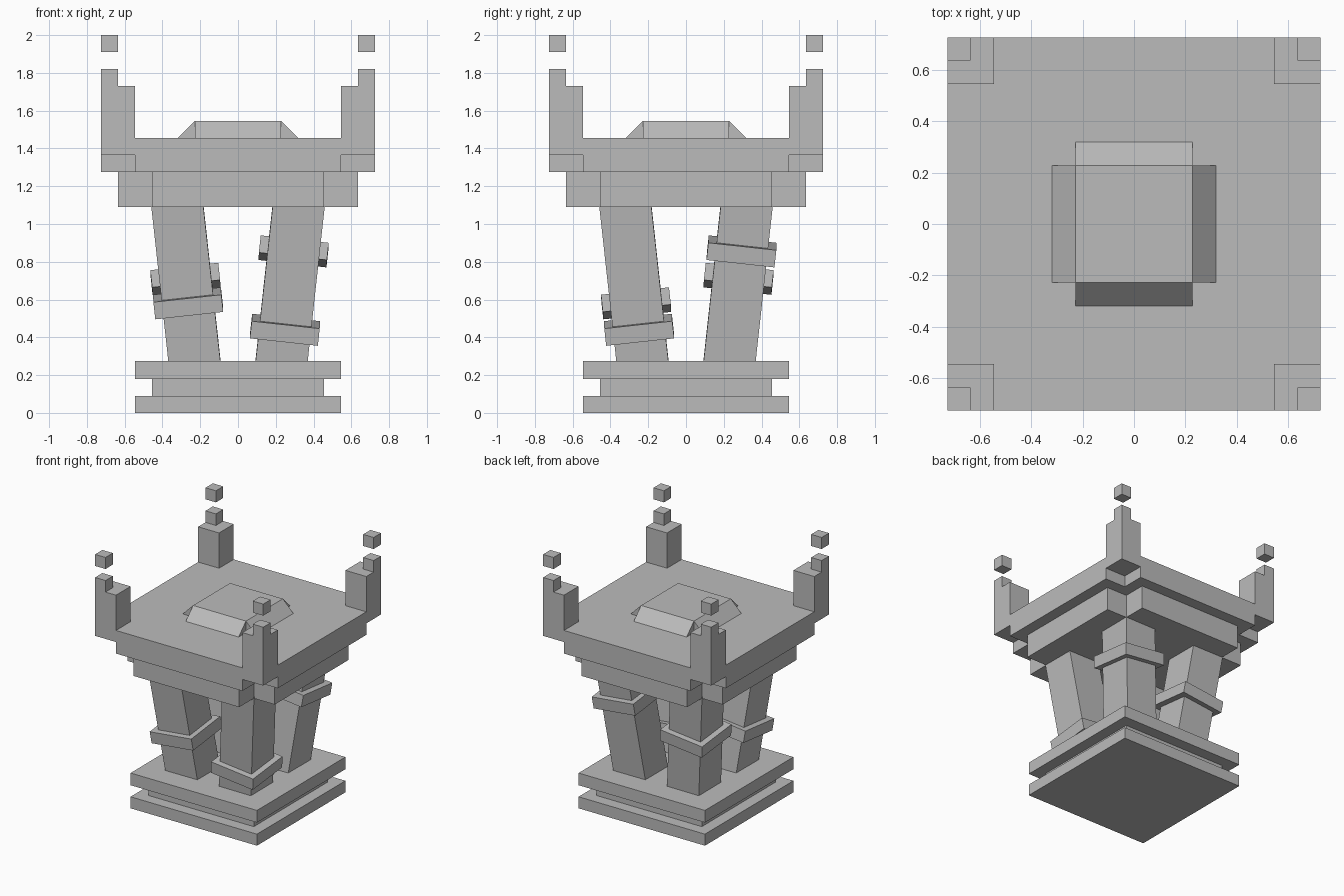
import bpy, bmesh
from math import atan
from mathutils import Matrix, Vector

if "Cube" in bpy.data.objects:
    bpy.data.objects.remove(bpy.data.objects["Cube"], do_unlink=True)

GREY = (0.5, 0.5, 0.5, 1)
stone = bpy.data.materials.new("grey_stone")
stone.use_nodes = True
stone.diffuse_color = GREY
stone.node_tree.nodes["Principled BSDF"].inputs["Base Color"].default_value = GREY


def prism(name, outline, z0, z1, matrix=Matrix()):
    """Extrude a flat outline from z0 to z1."""
    bm = bmesh.new()
    base = bm.faces.new([bm.verts.new((x, y, z0)) for x, y in outline])
    top = bmesh.ops.extrude_face_region(bm, geom=[base])["geom"]
    bmesh.ops.translate(bm, vec=(0, 0, z1 - z0),
                        verts=[v for v in top if isinstance(v, bmesh.types.BMVert)])
    bmesh.ops.recalc_face_normals(bm, faces=bm.faces)
    mesh = bpy.data.meshes.new(name)
    bm.to_mesh(mesh)
    bm.free()
    mesh.materials.append(stone)
    obj = bpy.data.objects.new(name, mesh)
    obj.matrix_world = matrix
    bpy.context.collection.objects.link(obj)
    return obj


def square(h, cx=0, cy=0):
    return [(cx - h, cy - h), (cx + h, cy - h), (cx + h, cy + h), (cx - h, cy + h)]


def plus(a, b):
    """Square of half size a with its corners notched back to b."""
    quarter = [(a, -b), (a, b), (b, b)]
    pts = []
    for _ in range(4):
        pts += quarter
        quarter = [(-y, x) for x, y in quarter]
    return pts


# Stepped plinth
prism("plinth_bottom", square(0.545), 0, 0.09)
prism("plinth_neck", square(0.455), 0.09, 0.18)
prism("plinth_top", square(0.545), 0.18, 0.275)

# Leaning pillars, each with a band at its own height
LEAN = 0.11
band_heights = {(-1, -1): 0.58, (1, -1): 0.44, (-1, 1): 0.71, (1, 1): 0.855}
for (sx, sy), height in band_heights.items():
    label = ("front" if sy < 0 else "back") + ("_left" if sx > 0 else "_right")
    axis = Vector((sx * LEAN, sy * LEAN, 1)).normalized()
    turn = Vector((0, 0, 1)).rotation_difference(axis).to_matrix().to_4x4()

    def frame(z):
        c = 0.23 + LEAN * (z - 0.27)
        return Matrix.Translation((sx * c, sy * c, z)) @ turn

    prism("pillar_" + label, square(0.137), -0.45, 0.46, frame(0.68))
    prism("band_" + label, square(0.181), -0.046, 0.046, frame(height))

# Platform with notched corners underneath
prism("platform_support", plus(0.635, 0.455), 1.09, 1.275)
prism("platform_lower", plus(0.725, 0.545), 1.275, 1.365)
prism("platform_upper", square(0.725), 1.365, 1.455)

# Corner posts with floating cubes
for sx, sy in band_heights:
    label = ("front" if sy < 0 else "back") + ("_left" if sx > 0 else "_right")
    prism("post_" + label, square(0.09, sx * 0.635, sy * 0.635), 1.455, 1.73)
    tip = square(0.045, sx * 0.68, sy * 0.68)
    prism("post_tip_" + label, tip, 1.73, 1.82)
    prism("floating_cube_" + label, tip, 1.91, 2.0)

# Raised centre with a sloping wedge on each side
prism("centre_block", square(0.228), 1.455, 1.545)
slope = [(0.228, 0), (0.318, 0), (0.228, 0.09)]
upright = Matrix.Rotation(atan(1) * 2, 4, "X")
for i in range(4):
    spin = Matrix.Rotation(atan(1) * 2 * i, 4, "Z")
    prism(f"centre_wedge_{i + 1}", slope, -0.228, 0.228,
          Matrix.Translation((0, 0, 1.455)) @ spin @ upright)
